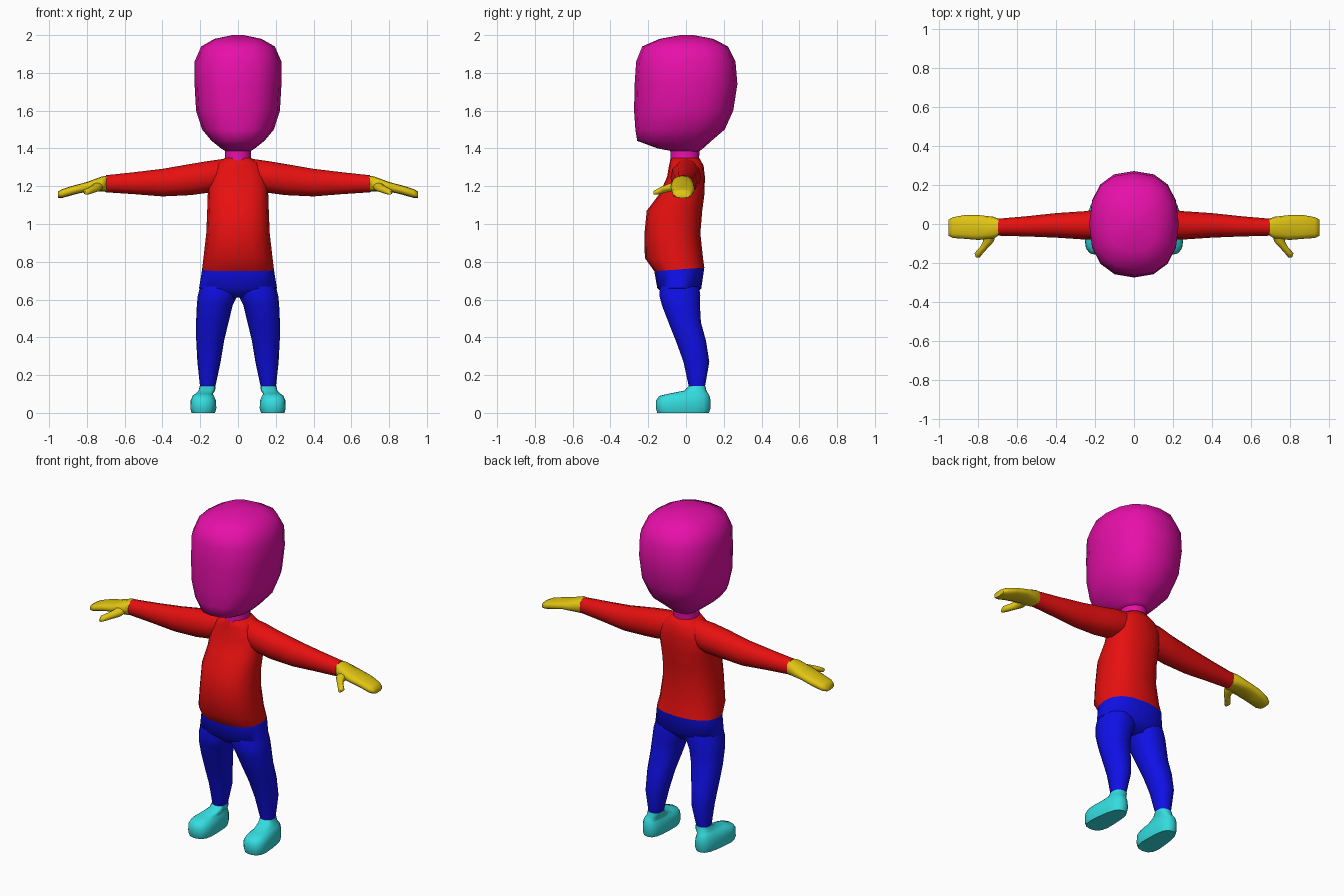
import bpy, bmesh, math


def material(name, rgb):
    m = bpy.data.materials.new(name)
    m.diffuse_color = (*rgb, 1)
    return m


RED = material("red shirt", (0.8, 0.005, 0.005))
BLUE = material("blue trousers", (0.005, 0.005, 0.8))
PINK = material("magenta skin", (0.8, 0.005, 0.4))
YELLOW = material("yellow gloves", (0.75, 0.56, 0.006))
CYAN = material("cyan shoes", (0.035, 0.72, 0.74))


def loft(name, mat, rings, axis='z', n=16, p=2.4, caps=(True, True), mirror=False, warp=None):
    """Skin superellipse rings (t, a0, a1, b0, b1) placed along an axis."""
    bm = bmesh.new()
    loops = []
    for t, a0, a1, b0, b1 in rings:
        loop = []
        for i in range(n):
            ang = 2 * math.pi * i / n
            c, s = math.cos(ang), math.sin(ang)
            a = (a0 + a1) / 2 + (a1 - a0) / 2 * math.copysign(abs(c) ** (2 / p), c)
            b = (b0 + b1) / 2 + (b1 - b0) / 2 * math.copysign(abs(s) ** (2 / p), s)
            co = {'x': (t, a, b), 'y': (a, t, b), 'z': (a, b, t)}[axis]
            loop.append(bm.verts.new(warp(*co) if warp else co))
        loops.append(loop)
    for l0, l1 in zip(loops, loops[1:]):
        for i in range(n):
            j = (i + 1) % n
            bm.faces.new((l0[i], l0[j], l1[j], l1[i]))
    if caps[0]:
        bm.faces.new(loops[0])
    if caps[1]:
        bm.faces.new(loops[-1])
    bmesh.ops.recalc_face_normals(bm, faces=bm.faces)
    me = bpy.data.meshes.new(name)
    bm.to_mesh(me)
    bm.free()
    me.materials.append(mat)
    ob = bpy.data.objects.new(name, me)
    bpy.context.collection.objects.link(ob)
    bpy.ops.object.select_all(action='DESELECT')
    ob.select_set(True)
    bpy.context.view_layer.objects.active = ob
    bpy.ops.object.shade_smooth_by_angle(angle=math.radians(62))
    if mirror:
        ob.modifiers.new("mirror", 'MIRROR').use_mirror_merge = False
    return ob


def centred(*rows):
    """Rows (z, half width, front y, back y) to symmetric rings."""
    return [(z, -w, w, f, b) for z, w, f, b in rows]


def hem(x, y, z):
    """Tilt the waistline up towards the back."""
    return (x, y, z + 0.07 * (y + 0.17)) if 0.74 < z < 0.76 else (x, y, z)


# Head: large rounded block with a forward chin
loft("head", PINK, centred(
    (1.385, 0.065, -0.07, 0.07), (1.40, 0.09, -0.15, 0.09), (1.44, 0.14, -0.258, 0.135),
    (1.50, 0.19, -0.268, 0.205), (1.60, 0.222, -0.275, 0.25), (1.74, 0.23, -0.272, 0.272),
    (1.86, 0.23, -0.264, 0.262), (1.94, 0.195, -0.232, 0.222), (1.98, 0.125, -0.14, 0.145),
    (2.0, 0.03, -0.03, 0.04)))

# Neck
loft("neck", PINK, centred(
    (1.32, 0.075, -0.085, 0.07), (1.36, 0.068, -0.082, 0.07), (1.41, 0.07, -0.085, 0.075)),
    p=2.1, caps=(False, False))

# Shirt body with a round belly
loft("shirt_body", RED, centred(
    (0.75, 0.19, -0.168, 0.097), (0.82, 0.183, -0.218, 0.09), (0.95, 0.168, -0.22, 0.076),
    (1.07, 0.163, -0.208, 0.086), (1.16, 0.16, -0.14, 0.098), (1.25, 0.158, -0.10, 0.1),
    (1.31, 0.125, -0.09, 0.093), (1.35, 0.07, -0.08, 0.07)), caps=(False, True), warp=hem)

# Sleeves
loft("sleeve", RED, [
    (0.06, -0.06, 0.07, 1.19, 1.347), (0.16, -0.082, 0.08, 1.165, 1.333),
    (0.25, -0.08, 0.066, 1.153, 1.318), (0.40, -0.07, 0.056, 1.146, 1.292),
    (0.55, -0.064, 0.04, 1.158, 1.274), (0.70, -0.06, 0.027, 1.168, 1.258)],
    axis='x', n=12, p=2.1, caps=(False, True), mirror=True)

# Mitten hands and thumbs
loft("hand", YELLOW, [
    (0.695, -0.058, 0.027, 1.17, 1.256), (0.72, -0.075, 0.037, 1.172, 1.252),
    (0.80, -0.082, 0.046, 1.172, 1.222), (0.87, -0.076, 0.046, 1.155, 1.204),
    (0.93, -0.072, 0.035, 1.138, 1.185), (0.953, -0.06, 0.022, 1.138, 1.172)],
    axis='x', n=12, p=2.7, mirror=True)
loft("thumb", YELLOW, [
    (-0.05, 0.71, 0.78, 1.178, 1.225), (-0.09, 0.72, 0.775, 1.17, 1.214),
    (-0.12, 0.748, 0.792, 1.163, 1.202), (-0.15, 0.775, 0.82, 1.155, 1.187),
    (-0.172, 0.793, 0.812, 1.155, 1.174)], axis='y', n=8, p=2.1, mirror=True)

# Trousers: hips and two legs
loft("hips", BLUE, centred(
    (0.61, 0.09, -0.10, 0.04), (0.66, 0.206, -0.152, 0.081),
    (0.75, 0.19, -0.168, 0.097)), caps=(True, False), warp=hem)
loft("leg", BLUE, [
    (0.13, 0.122, 0.20, 0.016, 0.10), (0.27, 0.092, 0.215, -0.015, 0.125),
    (0.38, 0.074, 0.221, -0.055, 0.108), (0.48, 0.05, 0.222, -0.095, 0.081),
    (0.57, 0.028, 0.218, -0.13, 0.076), (0.62, 0.004, 0.213, -0.143, 0.078),
    (0.67, 0.004, 0.20, -0.14, 0.072)], n=14, p=2.2, caps=(False, True), mirror=True)


def splay(x, y, z):
    """Narrow heel, pinched instep and toes turned outwards, below the ankle."""
    k = max(0.0, min(1.0, (0.125 - z) / 0.03))
    u = (y + 0.16) / 0.29
    s = 1 - 0.28 * u - 0.12 * math.sin(math.pi * u)
    new_x = 0.187 - 0.012 * u + (x - 0.185) * s
    return x + (new_x - x) * k, y, z


# Shoes: flat sole, bulbous toe and ankle opening
loft("shoe", CYAN, [
    (0.0, 0.105, 0.265, -0.152, 0.122), (0.025, 0.097, 0.273, -0.16, 0.13),
    (0.065, 0.099, 0.271, -0.159, 0.13), (0.09, 0.112, 0.26, -0.142, 0.125),
    (0.102, 0.124, 0.24, -0.09, 0.118), (0.118, 0.118, 0.212, -0.008, 0.108),
    (0.142, 0.119, 0.203, 0.013, 0.103)], n=16, p=2.5, mirror=True, warp=splay)
